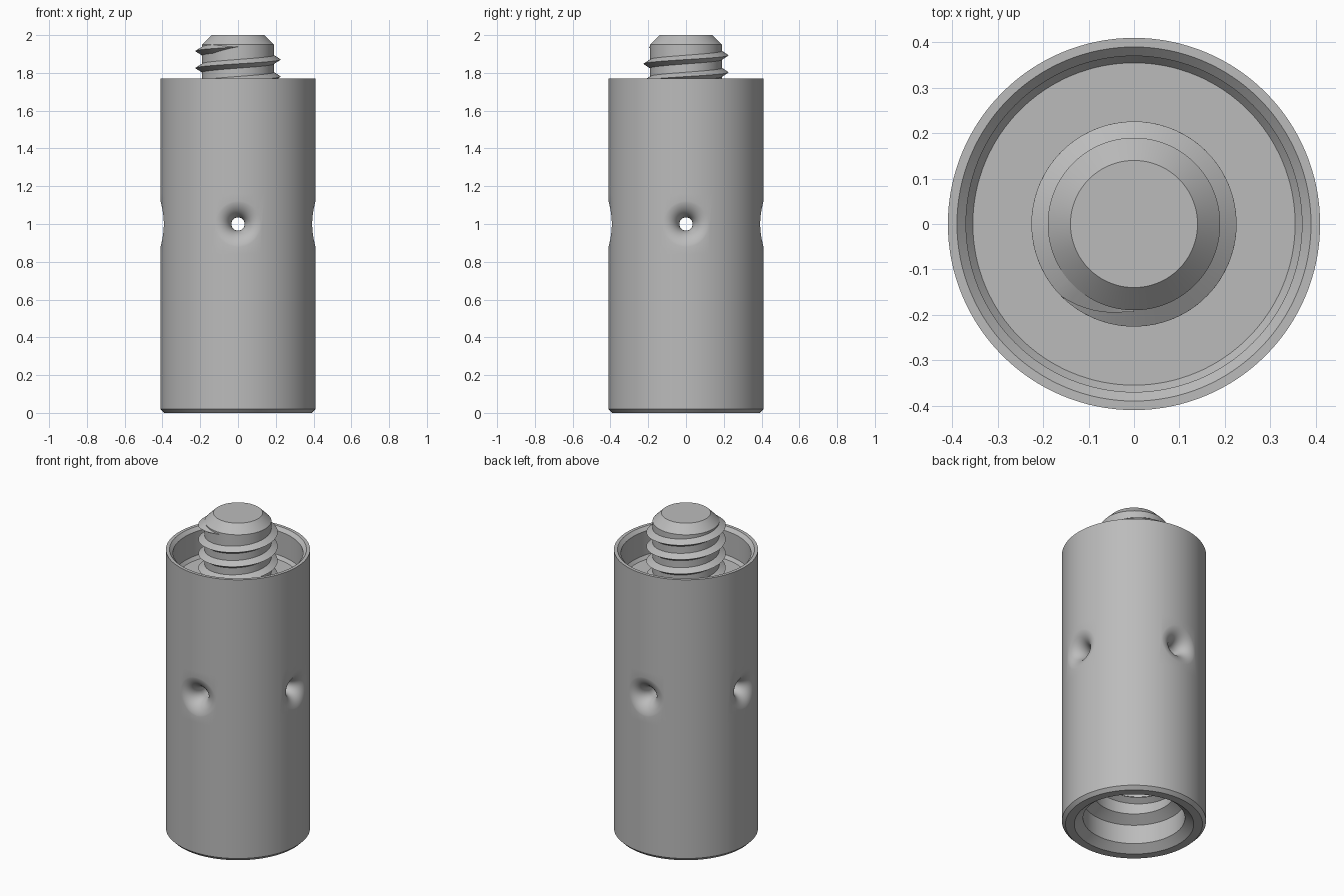
import bpy, bmesh
from math import sin, cos, pi, sqrt, radians, ceil

cube = bpy.data.objects.get("Cube")
if cube:
    bpy.data.objects.remove(cube, do_unlink=True)

metal = bpy.data.materials.new("satin grey metal")
metal.use_nodes = True
grey = (0.5, 0.5, 0.5, 1)
metal.diffuse_color = grey
metal.node_tree.nodes["Principled BSDF"].inputs["Base Color"].default_value = grey

RADIUS = 0.41


def skin(name, rings):
    """Join successive closed rings of points and cap both ends."""
    bm = bmesh.new()
    loops = [[bm.verts.new(p) for p in ring] for ring in rings]
    n = len(loops[0])
    for a, b in zip(loops, loops[1:]):
        for i in range(n):
            j = (i + 1) % n
            bm.faces.new((a[i], a[j], b[j], b[i]))
    bm.faces.new(loops[0])
    bm.faces.new(loops[-1])
    bmesh.ops.recalc_face_normals(bm, faces=bm.faces)
    mesh = bpy.data.meshes.new(name)
    bm.to_mesh(mesh)
    bm.free()
    mesh.materials.append(metal)
    obj = bpy.data.objects.new(name, mesh)
    bpy.context.collection.objects.link(obj)
    return obj


def make_active(obj):
    bpy.ops.object.select_all(action='DESELECT')
    obj.select_set(True)
    bpy.context.view_layer.objects.active = obj


def lathe(name, profile, n=128):
    return skin(name, [[(r * cos(2 * pi * i / n), r * sin(2 * pi * i / n), z)
                        for i in range(n)] for r, z in profile])


def thread(name, root, crest, z_low, z_high, end_deg, pitch=0.09, half=0.027):
    """Right-handed triangular ridge whose upper end fades into the root."""
    total = (z_high - z_low) / pitch * 2 * pi
    steps = ceil(total / radians(5))
    base = root - 0.006 * (1 if crest > root else -1)
    rings = []
    for k in range(steps + 1):
        left = total * (1 - k / steps)
        a = radians(end_deg) - left
        z = z_high - left / (2 * pi) * pitch
        f = max(0.12, min(1, left / radians(45)))
        tip = root + (crest - root) * f
        rings.append([(r * cos(a), r * sin(a), z + dz) for r, dz in
                      ((base, -half * f), (tip, 0), (base, half * f))])
    return skin(name, rings)


def hole_cutter(name, hole=0.035, fillet=0.1, n=64, steps=14):
    """Through hole along x, flaring out tangent to the round wall."""
    rings = []
    rim = hole + fillet

    def ring(r, side, depth=None):
        pts = []
        for i in range(n):
            y, z = r * cos(2 * pi * i / n), r * sin(2 * pi * i / n)
            x = 0.5 if depth is None else sqrt(RADIUS ** 2 - y * y) - depth + 0.001
            pts.append((side * x, y, 1 + z))
        return pts

    arc = [k / steps * pi / 2 for k in range(steps + 1)]
    for side, order in ((1, arc), (-1, arc[::-1])):
        flare = [ring(rim - fillet * sin(t), side, fillet * (1 - cos(t))) for t in order]
        outer = [ring(rim, side)]
        rings += outer + flare if side > 0 else flare + outer
    return skin(name, rings)


# Body: threaded socket, chamfered sleeve, top recess and stud in one turning
body = lathe("body", [
    (0.23, 0.6), (0.23, 0.2), (0.29, 0.16), (0.29, 0.04), (0.34, 0.0),
    (0.39, 0.0), (RADIUS, 0.02), (RADIUS, 0.84), (RADIUS, 1.16), (RADIUS, 1.77),
    (0.39, 1.77), (0.37, 1.75), (0.37, 1.6), (0.355, 1.58),
    (0.19, 1.58), (0.19, 1.95), (0.14, 2.0)])

# Flared cross holes
for turn in (0, pi / 2):
    cutter = hole_cutter("cross_hole_cutter")
    cutter.rotation_euler.z = turn
    cutter.hide_render = True
    cut = body.modifiers.new("cross hole", 'BOOLEAN')
    cut.operation = 'DIFFERENCE'
    cut.solver = 'EXACT'
    cut.object = cutter
    make_active(body)
    bpy.context.view_layer.update()
    bpy.ops.object.modifier_apply(modifier=cut.name)
    bpy.data.objects.remove(cutter, do_unlink=True)

# Outer thread on the stud and inner thread in the socket
stud_thread = thread("stud_thread", 0.19, 0.226, 1.575, 1.938, 270)
socket_thread = thread("socket_thread", 0.23, 0.195, 0.23, 0.57, 270)

for part in (body, stud_thread, socket_thread):
    make_active(part)
    bpy.ops.object.shade_smooth_by_angle(angle=radians(30))
